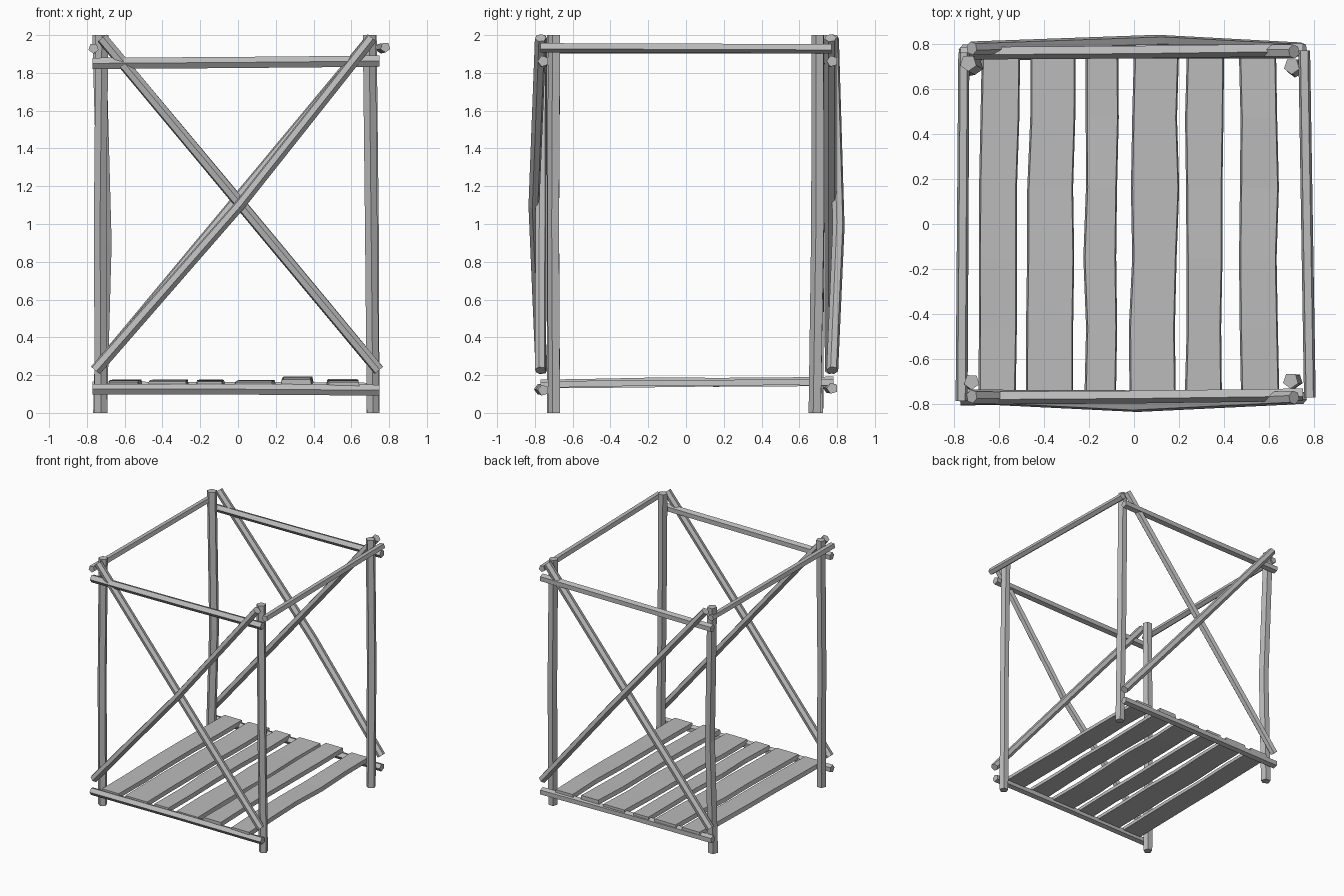
import bpy, bmesh, math, random
from mathutils import Vector

random.seed(4)
cube = bpy.data.objects.get("Cube")
if cube:
    bpy.data.objects.remove(cube, do_unlink=True)

wood = bpy.data.materials.new("grey wood")
wood.use_nodes = True
colour = (0.5, 0.5, 0.5, 1)
wood.diffuse_color = colour
wood.node_tree.nodes["Principled BSDF"].inputs["Base Color"].default_value = colour


def loft(name, rings):
    """Skin a list of equal-sized point rings into a closed, flat-shaded solid."""
    bm = bmesh.new()
    loops = [[bm.verts.new(p) for p in ring] for ring in rings]
    n = len(loops[0])
    for a, b in zip(loops, loops[1:]):
        for i in range(n):
            j = (i + 1) % n
            bm.faces.new((a[i], a[j], b[j], b[i]))
    bm.faces.new(loops[0])
    bm.faces.new(loops[-1])
    bmesh.ops.recalc_face_normals(bm, faces=bm.faces)
    mesh = bpy.data.meshes.new(name)
    bm.to_mesh(mesh)
    bm.free()
    mesh.materials.append(wood)
    obj = bpy.data.objects.new(name, mesh)
    bpy.context.collection.objects.link(obj)


def pole(name, points, radius, sides=5, turn=0.3):
    """Rough-hewn pole swept through a few points."""
    pts = [Vector(p) for p in points]
    axis = (pts[-1] - pts[0]).normalized()
    ref = Vector((0, 1, 0)) if abs(axis.y) < 0.9 else Vector((0, 0, 1))
    u = axis.cross(ref).normalized()
    v = axis.cross(u)
    rings = []
    for p in pts:
        r = radius * random.uniform(0.95, 1.05)
        angles = [turn + math.tau * i / sides for i in range(sides)]
        rings.append([p + r * (u * math.cos(a) + v * math.sin(a)) for a in angles])
    loft(name, rings)


# Corner posts, slightly bowed
pole("front_right_post", [(-.725, -.70, 0), (-.73, -.70, 1), (-.72, -.70, 2)], .036)
pole("front_left_post", [(.715, -.695, 0), (.705, -.70, 1), (.695, -.695, 2)], .036)
pole("back_right_post", [(-.73, .695, 0), (-.705, .70, .9), (-.735, .715, 2)], .037)
pole("back_left_post", [(.715, .685, 0), (.71, .70, 1), (.70, .70, 2)], .037)

# Rails on the front and back, low and high
for side, y in (("front", -.765), ("back", .765)):
    low = .125 if y < 0 else .135
    pole(side + "_lower_rail", [(-.77, y - .01, low), (0, y, low), (.75, y + .01, low - .005)], .031)
    pole(side + "_upper_rail", [(-.77, y - .005, 1.85), (0, y, 1.855), (.75, y + .01, 1.862)], .03)

# Top rails on both sides
pole("right_top_rail", [(-.765, -.785, 1.93), (-.755, .76, 1.93)], .027)
pole("left_top_rail", [(.78, -.77, 1.935), (.755, .77, 1.93)], .027)

# Crossed braces: on each face one is straight and one bends over it
pole("front_straight_brace", [(-.72, -.765, 1.985), (.745, -.77, .225)], .031, 6)
pole("front_bent_brace", [(.71, -.77, 1.985), (.01, -.805, 1.10), (-.755, -.765, .225)], .031, 6)
pole("back_straight_brace", [(.71, .765, 1.985), (-.755, .765, .225)], .031, 6)
pole("back_bent_brace", [(-.72, .78, 1.985), (.11, .808, .99), (.745, .775, .225)], .031, 6)

# Floor planks: left and right edge at the front, then at the back, and the top height
planks = [
    (-.69, -.525, -.675, -.505, .172),
    (-.48, -.27, -.46, -.26, .172),
    (-.22, -.08, -.215, -.07, .172),
    (-.02, .185, 0, .20, .172),
    (.225, .39, .235, .40, .186),
    (.475, .645, .465, .63, .174),
]
steps = 5
for k, (fl, fr, bl, br, top) in enumerate(planks):
    rings = []
    for s in range(steps + 1):
        t = s / steps
        y = -.77 + 1.55 * t
        wob = 0 if s in (0, steps) else .007
        x0 = fl + (bl - fl) * t + random.uniform(-wob, wob)
        x1 = fr + (br - fr) * t + random.uniform(-wob, wob)
        z = top - .008 + .014 * t + random.uniform(-.004, .004)
        rings.append([(x0, y, z - .032), (x1, y, z - .032), (x1 - .006, y, z), (x0 + .008, y, z)])
    loft(f"floor_plank_{k + 1}", rings)
